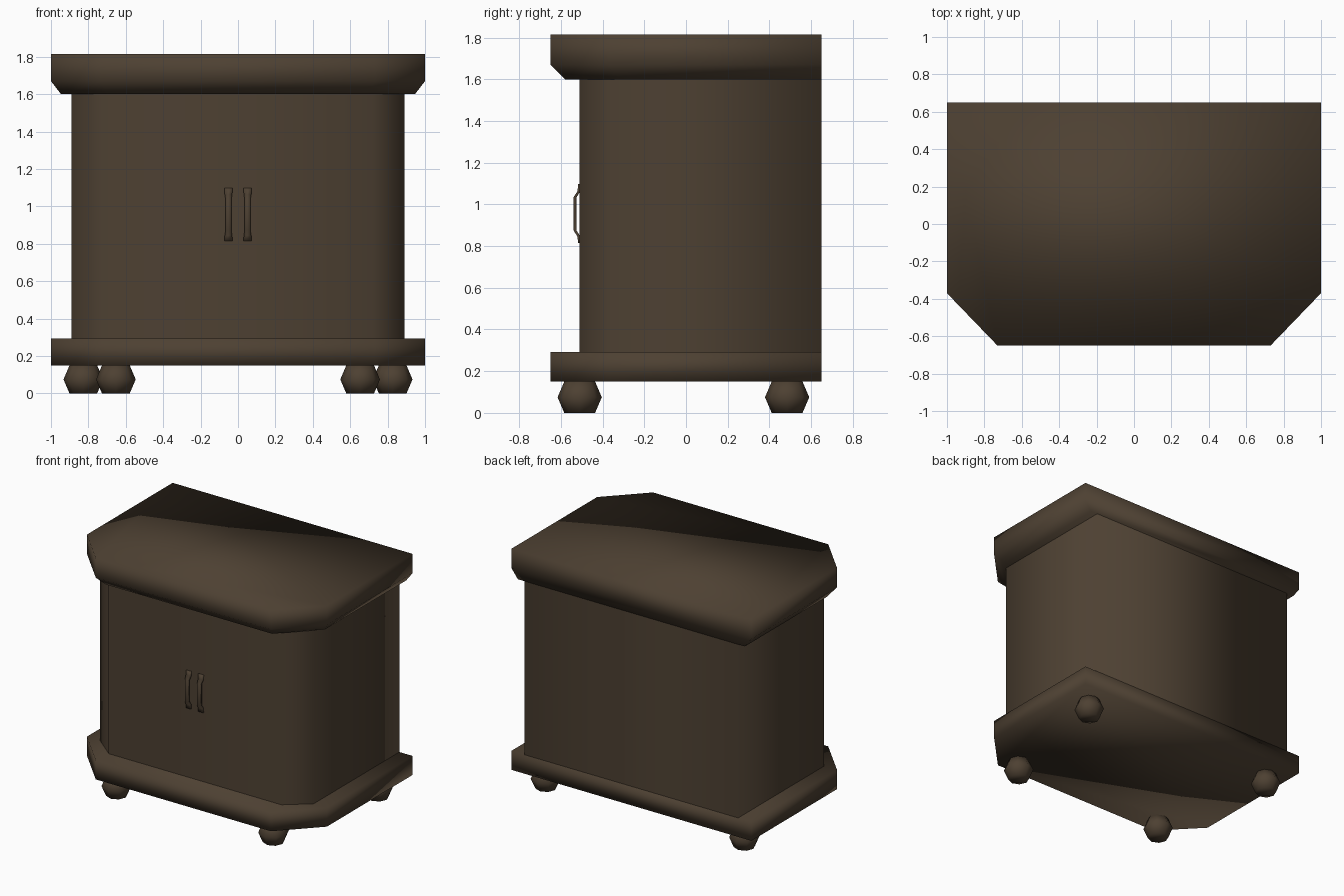
import bpy, bmesh, math
from mathutils import Vector

if "Cube" in bpy.data.objects:
    bpy.data.objects.remove(bpy.data.objects["Cube"])

wood = bpy.data.materials.new("dark brown wood")
wood.diffuse_color = (0.075, 0.052, 0.032, 1)
wood.use_nodes = True
wood.node_tree.nodes["Principled BSDF"].inputs["Base Color"].default_value = wood.diffuse_color
BACK = 0.65


def loft(name, rings, caps=True):
    """Join equal-length rings of points into a smooth-shaded skin."""
    bm = bmesh.new()
    loops = [[bm.verts.new(p) for p in ring] for ring in rings]
    n = len(loops[0])
    for a, b in zip(loops, loops[1:]):
        for i in range(n):
            j = (i + 1) % n
            bm.faces.new((a[i], a[j], b[j], b[i]))
    if caps:
        bm.faces.new(loops[0][::-1])
        bm.faces.new(loops[-1])
    bmesh.ops.recalc_face_normals(bm, faces=bm.faces)
    for f in bm.faces:
        f.smooth = True
    mesh = bpy.data.meshes.new(name)
    bm.to_mesh(mesh)
    bm.free()
    mesh.materials.append(wood)
    obj = bpy.data.objects.new(name, mesh)
    bpy.context.collection.objects.link(obj)
    return obj


def outline(half, front_half, side_y, front_y, z, s=1.0):
    """Plan with two cut front corners, scaled about the middle of the back."""
    pts = [(half, BACK), (-half, BACK), (-half, side_y),
           (-front_half, front_y), (front_half, front_y), (half, side_y)]
    return [(x * s, BACK + (y - BACK) * s, z) for x, y in pts]


# top and base slabs
slab = (1.0, 0.73, -0.37, -0.65)
loft("top_slab", [outline(*slab, 1.60, 0.946), outline(*slab, 1.67), outline(*slab, 1.815)])
loft("base_slab", [outline(*slab, 0.15), outline(*slab, 0.293)])

# cabinet body, its ends hidden by the slabs
body = (0.89, 0.72, -0.37, -0.51)
loft("cabinet_body", [outline(*body, 0.293), outline(*body, 1.60)], caps=False)

# eight-sided bun feet
for label, fx, fy in (("front", 0.653, -0.51), ("back", 0.827, 0.485)):
    for side, s in (("left", -1), ("right", 1)):
        rings = [[(s * fx + r * math.cos(i * math.pi / 4),
                   fy + r * math.sin(i * math.pi / 4), z) for i in range(8)]
                 for z, r in ((0, 0.074), (0.075, 0.106), (0.15, 0.074))]
        loft(f"{label}_{side}_foot", rings)

# bent strap door handles: z, outer y, half width
path = [(0.815, -0.518, 0.021), (0.844, -0.520, 0.020), (0.875, -0.539, 0.015),
        (1.035, -0.539, 0.015), (1.064, -0.520, 0.020), (1.098, -0.518, 0.021)]
for side, s in (("left", -1), ("right", 1)):
    rings = [[(s * 0.051 - w, y, z), (s * 0.051 + w, y, z),
              (s * 0.051 + w, y + 0.014, z), (s * 0.051 - w, y + 0.014, z)]
             for z, y, w in path]
    loft(f"{side}_handle", rings)
